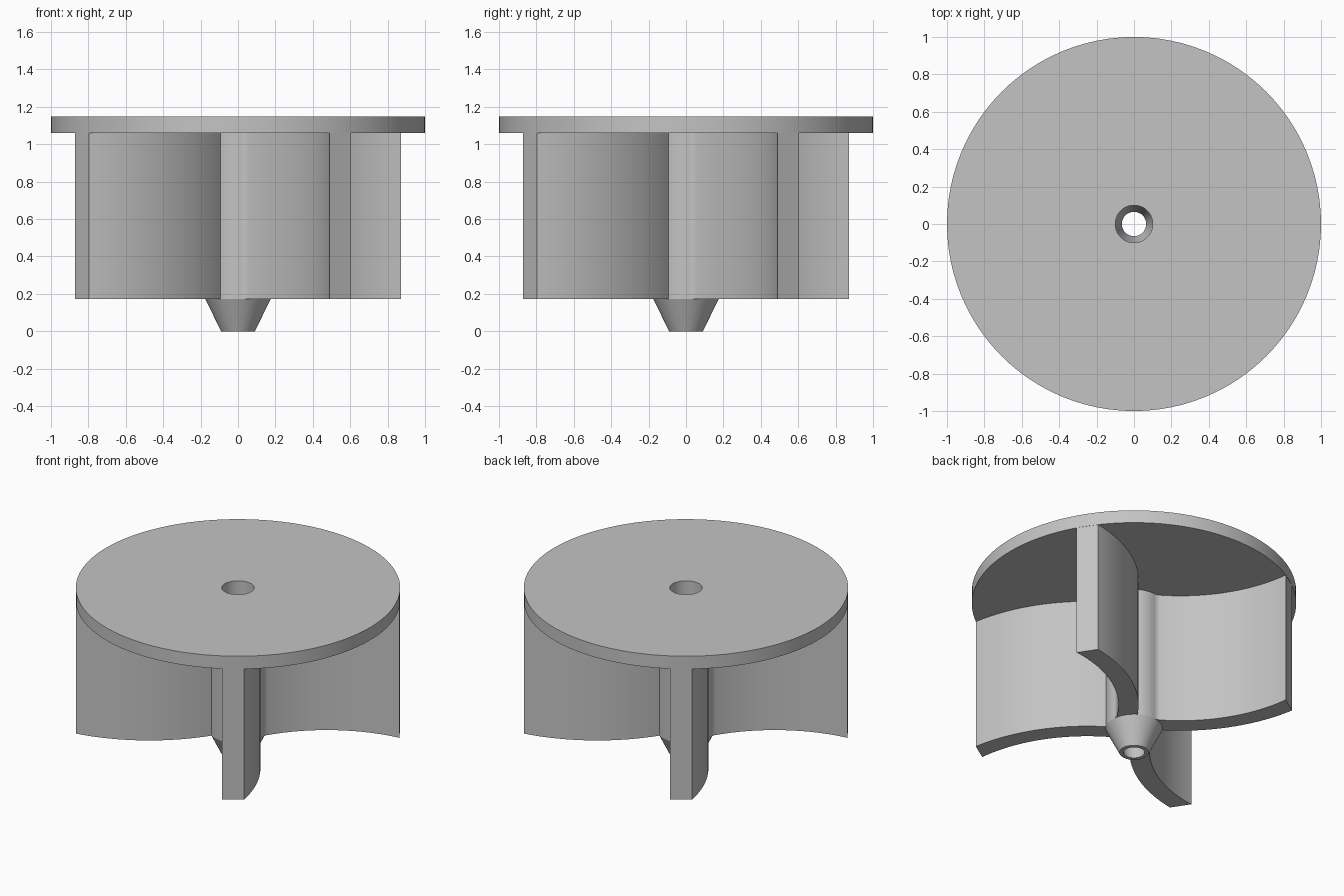
import bpy, bmesh, math
from mathutils import Vector, Matrix

cube = bpy.data.objects.get("Cube")
if cube:
    bpy.data.objects.remove(cube, do_unlink=True)

grey = bpy.data.materials.new("plain grey")
grey.use_nodes = True
GREY = (0.55, 0.55, 0.55, 1)
grey.diffuse_color = GREY
grey.node_tree.nodes["Principled BSDF"].inputs["Base Color"].default_value = GREY

HUB_R, BORE_R = 0.175, 0.1
BLADE_Z, DISC_Z, TOP_Z = 0.172, 1.06, 1.147
SEGMENTS = 96


def finish(name, bm):
    """Turn a bmesh into a smooth-shaded object with sharp edges kept."""
    bmesh.ops.recalc_face_normals(bm, faces=bm.faces)
    mesh = bpy.data.meshes.new(name)
    bm.to_mesh(mesh)
    bm.free()
    mesh.materials.append(grey)
    obj = bpy.data.objects.new(name, mesh)
    bpy.context.collection.objects.link(obj)
    bpy.ops.object.select_all(action='DESELECT')
    obj.select_set(True)
    bpy.context.view_layer.objects.active = obj
    bpy.ops.object.shade_smooth_by_angle(angle=math.radians(30))
    return obj


def lathe(name, profile):
    """Revolve a closed (radius, height) profile around z."""
    bm = bmesh.new()
    verts = [bm.verts.new((r, 0, z)) for r, z in profile]
    edges = [bm.edges.new((a, b)) for a, b in zip(verts, verts[1:] + verts[:1])]
    bmesh.ops.spin(bm, geom=verts + edges, cent=(0, 0, 0), axis=(0, 0, 1),
                   angle=math.tau, steps=SEGMENTS, use_merge=True)
    bmesh.ops.remove_doubles(bm, verts=bm.verts, dist=1e-5)
    return finish(name, bm)


def meet(c1, r1, c2, r2, side):
    """One crossing of two circles, on the chosen side of the line c1-c2."""
    d = c2 - c1
    along = (r1 * r1 - r2 * r2 + d.length_squared) / (2 * d.length)
    across = math.sqrt(r1 * r1 - along * along) * side
    u = d.normalized()
    return c1 + u * along + Vector((-u.y, u.x)) * across


def arc(center, start, end, steps):
    """Points on the short arc from start to end, without the end point."""
    a, b = start - center, end - center
    turn = math.atan2(a.x * b.y - a.y * b.x, a.dot(b))
    return [center + Matrix.Rotation(turn * i / steps, 2) @ a for i in range(steps)]


# Top disc and the hollow tapered tip
lathe("top_disc", [(BORE_R, DISC_Z), (1, DISC_Z), (1, TOP_Z), (BORE_R, TOP_Z)])
lathe("tapered_tip", [(BORE_R, BLADE_Z), (HUB_R, BLADE_Z), (0.09, 0), (0.065, 0)])

# Curved blade outline: two concentric arcs joined to the hub, one side filleted
origin = Vector((0, 0))
bend = Vector((0.547, -0.932))
outer, inner, fillet = 1.07, 0.946, 0.06
root = meet(origin, HUB_R, bend, outer, 1)
tip_outer = meet(origin, 1, bend, outer, 1)
tip_inner = meet(origin, 1, bend, inner, 1)
if root.x > tip_outer.x:
    root, tip_outer = tip_outer, root
fillet_c = meet(origin, HUB_R + fillet, bend, inner - fillet, 1)
hub_end = fillet_c.normalized() * HUB_R
wall_start = bend + (fillet_c - bend).normalized() * inner
previous_root = Matrix.Rotation(-math.pi / 2, 2) @ root

blade = (arc(origin, previous_root, hub_end, 8) + arc(fillet_c, hub_end, wall_start, 8)
         + arc(bend, wall_start, tip_inner, 24) + [tip_inner]
         + arc(bend, tip_outer, root, 24))
outline = []
for k in range(4):
    turn = Matrix.Rotation(math.radians(90 * k - 55), 2)
    outline += [turn @ p for p in blade]
bore = [Vector((math.cos(t), math.sin(t))) * BORE_R
        for t in (math.tau * i / SEGMENTS for i in range(SEGMENTS))]

# Hub and four blades as one extruded section with the bore through it
bm = bmesh.new()
edges = []
for loop in (outline, bore):
    verts = [bm.verts.new((p.x, p.y, BLADE_Z)) for p in loop]
    edges += [bm.edges.new((a, b)) for a, b in zip(verts, verts[1:] + verts[:1])]
bmesh.ops.triangle_fill(bm, edges=edges, use_beauty=True, normal=(0, 0, 1))
new = bmesh.ops.extrude_face_region(bm, geom=bm.faces[:], use_keep_orig=True)["geom"]
bmesh.ops.translate(bm, vec=(0, 0, DISC_Z - BLADE_Z),
                    verts=[g for g in new if isinstance(g, bmesh.types.BMVert)])
finish("hub_and_blades", bm)
